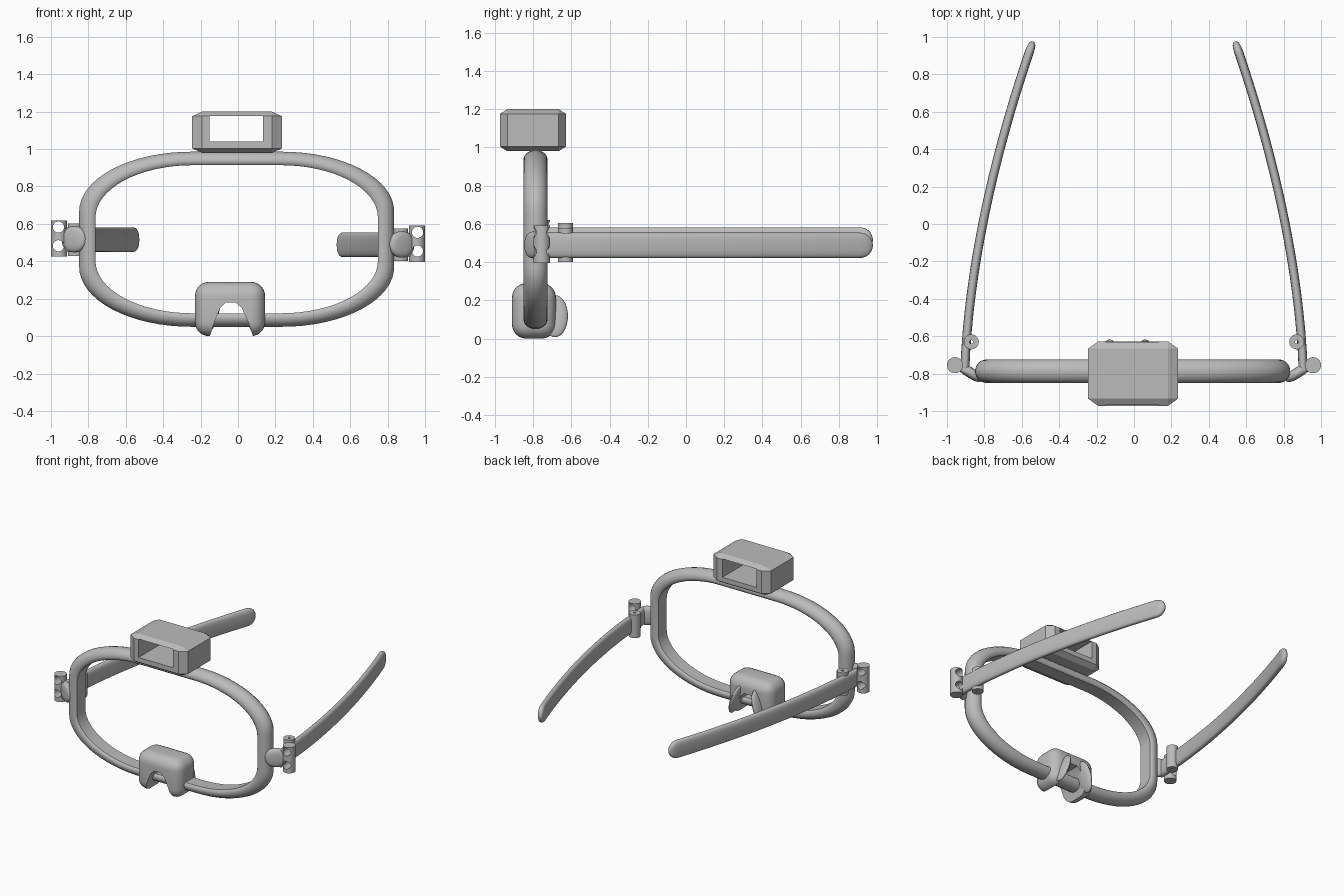
import bpy, bmesh, math
from mathutils import Vector, Matrix

cube = bpy.data.objects.get("Cube")
if cube:
    bpy.data.objects.remove(cube, do_unlink=True)

grey = bpy.data.materials.new("plain_grey")
grey.use_nodes = True
COLOUR = (0.5, 0.5, 0.5, 1)
grey.diffuse_color = COLOUR
grey.node_tree.nodes["Principled BSDF"].inputs["Base Color"].default_value = COLOUR


def finish(name, bm):
    bmesh.ops.recalc_face_normals(bm, faces=bm.faces)
    mesh = bpy.data.meshes.new(name)
    bm.to_mesh(mesh)
    bm.free()
    mesh.materials.append(grey)
    ob = bpy.data.objects.new(name, mesh)
    bpy.context.collection.objects.link(ob)
    return ob


def activate(ob):
    bpy.ops.object.select_all(action='DESELECT')
    ob.select_set(True)
    bpy.context.view_layer.objects.active = ob


def smooth(ob, angle=35):
    activate(ob)
    bpy.ops.object.shade_smooth_by_angle(angle=math.radians(angle))


def cut(ob, cutter):
    cutter.hide_render = True
    activate(ob)
    mod = ob.modifiers.new("cut", 'BOOLEAN')
    mod.operation, mod.solver, mod.object = 'DIFFERENCE', 'EXACT', cutter
    bpy.ops.object.modifier_apply(modifier=mod.name)
    bpy.data.objects.remove(cutter, do_unlink=True)


def skin(name, rings, loop=False):
    """Join a row of closed rings of points into a surface."""
    bm = bmesh.new()
    rows = [[bm.verts.new(p) for p in ring] for ring in rings]
    pairs = list(zip(rows, rows[1:])) + ([(rows[-1], rows[0])] if loop else [])
    for a, b in pairs:
        for i in range(len(a)):
            j = (i + 1) % len(a)
            bm.faces.new((a[i], a[j], b[j], b[i]))
    if not loop:
        bm.faces.new(rows[0])
        bm.faces.new(rows[-1])
    return finish(name, bm)


def box(name, lo, hi, bevel=0, segments=1):
    lo, hi = Vector(lo), Vector(hi)
    bm = bmesh.new()
    bmesh.ops.create_cube(bm, size=1)
    bmesh.ops.scale(bm, vec=hi - lo, verts=bm.verts)
    bmesh.ops.translate(bm, vec=(lo + hi) / 2, verts=bm.verts)
    if bevel:
        bmesh.ops.bevel(bm, geom=bm.edges[:], offset=bevel, segments=segments,
                        profile=0.5, affect='EDGES')
    return finish(name, bm)


def cylinder(name, centre, radius, length, axis='Z', sides=32):
    bm = bmesh.new()
    turn = Matrix.Rotation(math.pi / 2, 4, 'X') if axis == 'Y' else Matrix()
    bmesh.ops.create_cone(bm, cap_ends=True, segments=sides, radius1=radius, radius2=radius,
                          depth=length, matrix=Matrix.Translation(centre) @ turn)
    return finish(name, bm)


def rounded_section(n=24, power=0.7):
    """Unit cross-section between an ellipse and a rectangle."""
    pts = []
    for i in range(n):
        a = math.tau * i / n
        c, s = math.cos(a), math.sin(a)
        pts.append((math.copysign(abs(c) ** power, c), math.copysign(abs(s) ** power, s)))
    return pts


def sweep(name, path, z, half_width, half_height, round_start=False):
    """Sweep an upright rounded bar along a flat path, with a rounded tip."""
    rings = []
    path = [Vector(p) for p in path]
    for i, p in enumerate(path):
        d = (path[min(i + 1, len(path) - 1)] - path[max(i - 1, 0)]).normalized()
        side = Vector((-d.y, d.x))
        k = min(1, (path[-1] - p).length / half_height)
        if round_start:
            k = min(k, (p - path[0]).length / half_height)
        k = max(0.12, math.sqrt(1 - (1 - k) ** 2))
        rings.append([(p.x + side.x * u * half_width * k ** 0.6,
                       p.y + side.y * u * half_width * k ** 0.6,
                       z + v * half_height * k) for u, v in rounded_section()])
    smooth(skin(name, rings), 45)


# Frame ring: flat inside, rounded outside
def outline(half_x, half_z, rx, rz, steps=16):
    pts = []
    for q, (sx, sz) in enumerate(((1, 1), (-1, 1), (-1, -1), (1, -1))):
        for i in range(steps + 1):
            a = (q + i / steps) * math.pi / 2
            pts.append(Vector((sx * (half_x - rx) + rx * math.cos(a), 0,
                               sz * (half_z - rz) + rz * math.sin(a))))
    return pts


half = [(0, 0.05), (0.12, 0.06), (0.35, 0.063), (0.6, 0.057), (0.8, 0.045), (0.94, 0.027), (1, 0.009)]
section = [(t, -y) for t, y in half] + [(t, y) for t, y in reversed(half)]
centre = Vector((-0.007, -0.787, 0.518))
rings = []
for a, b in zip(outline(0.755, 0.396, 0.52, 0.28), outline(0.842, 0.468, 0.6, 0.32)):
    rings.append([centre + a.lerp(b, t) + Vector((0, y, 0)) for t, y in section])
smooth(skin("frame_ring", rings, loop=True), 40)

# Top housing: chamfered box with an opening from front to back
housing = box("top_housing", (-1, -1, -1), (1, 1, 1), 0.22)
for v in housing.data.vertices:
    v.co = (-0.005 + v.co.x * 0.24, -0.8 + v.co.y * 0.172, 1.09 + v.co.z * 0.11)
cut(housing, box("opening_cutter", (-0.152, -1.2, 1.04), (0.135, -0.4, 1.178)))

# Nose pad: rounded block with an arch cut out
pad = box("nose_pad", (-0.23, -0.91, 0), (0.145, -0.68, 0.29), 0.075, 6)
arch = [(-0.165, -0.04), (-0.15, 0), (-0.125, 0.08), (-0.095, 0.15), (-0.065, 0.18),
        (-0.012, 0.18), (0.02, 0.15), (0.053, 0.08), (0.08, 0), (0.095, -0.04)]
cut(pad, skin("arch_cutter", [[(x, y, z) for x, z in arch] for y in (-1.1, -0.4)]))
smooth(pad, 40)

# Nose flaps: thin leaves behind the pad
for name, x, tilt in (("right_nose_flap", -0.13, 1), ("left_nose_flap", 0.06, -1)):
    bm = bmesh.new()
    place = (Matrix.Translation((x, -0.685, 0.118)) @ Matrix.Rotation(tilt * 0.3, 4, 'Y')
             @ Matrix.Diagonal((0.025, 0.068, 0.115, 1)))
    bmesh.ops.create_uvsphere(bm, u_segments=24, v_segments=14, radius=1, matrix=place)
    smooth(finish(name, bm))


def bezier(t, a, b, c, d):
    u = 1 - t
    return a * u ** 3 + b * 3 * u * u * t + c * 3 * u * t * t + d * t ** 3


# Arms and hinges on both sides
for side, s, dz in (("right", -1, 0), ("left", 1, -0.028)):
    z = 0.516 + dz
    ctrl = [Vector((s * x, y)) for x, y in
            ((0.905, -0.79), (0.885, -0.2), (0.725, 0.45), (0.54, 0.975))]
    steps = [1 - (1 - i / 32) ** 2 for i in range(33)]
    sweep(side + "_arm", [bezier(t, *ctrl) for t in steps], z, 0.024, 0.066)

    # Stub joining the arm to the frame
    a, b = Vector((s * 0.94, -0.755)), Vector((s * 0.81, -0.835))
    sweep(side + "_hinge_stub", [a.lerp(b, i / 16) for i in range(17)], z + 0.002, 0.028, 0.07, True)

    # Hinge pin with a small bore
    pin = cylinder(side + "_hinge_pin", (s * 0.87, -0.63, z), 0.04, 0.175)
    cut(pin, cylinder("bore_cutter", (s * 0.87, -0.63, z), 0.01, 0.4, sides=12))
    smooth(pin)

    # Outer post with two cross holes
    post = cylinder(side + "_post", (s * 0.957, -0.755, z + 0.006), 0.043, 0.195)
    for h in (-0.045, 0.055):
        cut(post, cylinder("hole_cutter", (s * 0.96, -0.755, z + h + 0.012), 0.03, 0.4, 'Y'))
    smooth(post)
